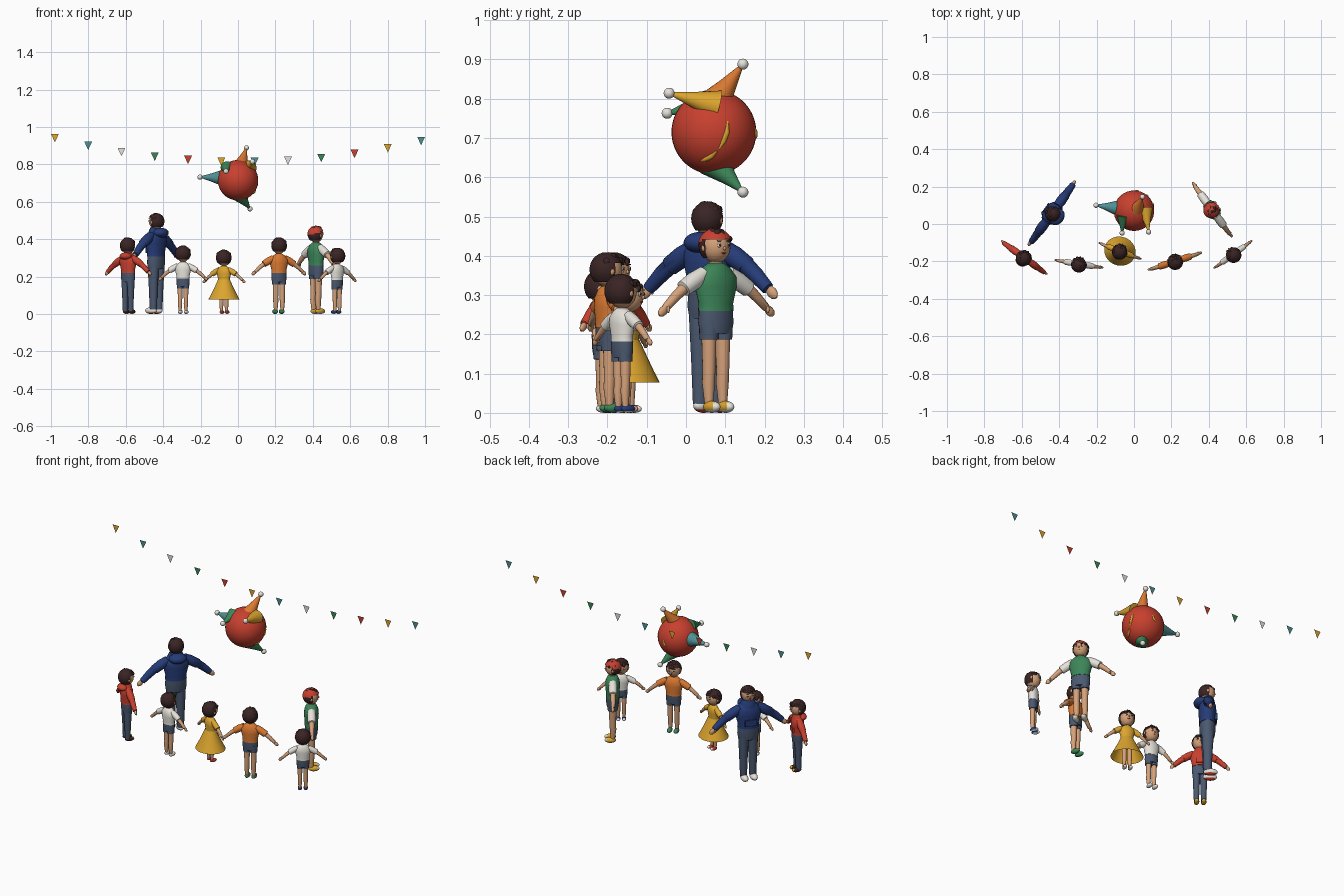
import bpy, bmesh, math, random
from mathutils import Vector

cube = bpy.data.objects.get("Cube")
if cube:
    bpy.data.objects.remove(cube, do_unlink=True)
random.seed(4)


def material(name, hexa):
    srgb = [int(hexa[i:i + 2], 16) / 255 for i in (0, 2, 4)]
    col = [((c + 0.055) / 1.055) ** 2.4 for c in srgb] + [1]
    m = bpy.data.materials.new(name)
    m.use_nodes = True
    m.diffuse_color = col
    m.node_tree.nodes["Principled BSDF"].inputs["Base Color"].default_value = col
    return m


PALETTE = dict(red="C8402F", yellow="DCA52F", teal="4F9095", white="E6E2DA", green="3C8558",
               orange="DC7A32", navy="263C78", denim="4B5970", skin="D6A27A", brown="3A2424")
MATS = {k: material(k, v) for k, v in PALETTE.items()}


def finish(name, bm, colours, parent=None, loc=(0, 0, 0), smooth=True):
    bmesh.ops.recalc_face_normals(bm, faces=bm.faces)
    mesh = bpy.data.meshes.new(name)
    bm.to_mesh(mesh)
    bm.free()
    for c in colours:
        mesh.materials.append(MATS[c])
    if smooth:
        mesh.shade_smooth()
        mesh.set_sharp_from_angle(angle=math.radians(50))
    ob = bpy.data.objects.new(name, mesh)
    ob.location = loc
    ob.parent = parent
    bpy.context.collection.objects.link(ob)


def ball(name, loc, size, colour, parent=None, keep=None, accent=None, rule=None, seg=24):
    """Ellipsoid; keep() trims faces and rule() picks accent faces in unit coordinates."""
    bm = bmesh.new()
    bmesh.ops.create_uvsphere(bm, u_segments=seg, v_segments=seg * 2 // 3, radius=1)
    if keep:
        cut = [f for f in bm.faces if not keep(f.calc_center_median())]
        bmesh.ops.delete(bm, geom=cut, context='FACES')
    if rule:
        for f in bm.faces:
            f.material_index = int(rule(f.calc_center_median()))
    bmesh.ops.scale(bm, vec=size, verts=bm.verts)
    finish(name, bm, [colour] + ([accent] if accent else []), parent, loc)


def loft(name, rows, parent=None, k=1.0, seg=16, caps=True):
    """Tube through rows of (x, y, z, half width, half depth, colour)."""
    bm = bmesh.new()
    pts = [Vector(r[:3]) * k for r in rows]
    colours = list(dict.fromkeys(r[5] for r in rows))
    rings = []
    for i, r in enumerate(rows):
        t = (pts[min(i + 1, len(pts) - 1)] - pts[max(i - 1, 0)]).normalized()
        u = t.cross(Vector((1, 0, 0) if abs(t.y) > 0.95 else (0, 1, 0))).normalized()
        v = t.cross(u)
        angles = [math.tau * j / seg for j in range(seg)]
        rings.append([bm.verts.new(pts[i] + k * (u * r[3] * math.cos(a) + v * r[4] * math.sin(a)))
                      for a in angles])
    for i in range(len(rings) - 1):
        for j in range(seg):
            n = (j + 1) % seg
            f = bm.faces.new((rings[i][j], rings[i][n], rings[i + 1][n], rings[i + 1][j]))
            f.material_index = colours.index(rows[i][5])
    if caps:
        for ring, r in ((rings[0], rows[0]), (rings[-1], rows[-1])):
            bm.faces.new(ring).material_index = colours.index(r[5])
    finish(name, bm, colours, parent)


def arm(name, s, n, sleeve, long_sleeve, p):
    start, elbow, hand = Vector((.1, 0, .93)), Vector((.295, 0, .81)), Vector((.47, 0, .65))
    lower = sleeve if long_sleeve else "skin"
    r = .045 if long_sleeve else .034
    wrist = elbow.lerp(hand, .68)
    steps = [(start, .05, sleeve), (start.lerp(elbow, .4), .06, sleeve),
             (start.lerp(elbow, .85), .055, sleeve), (start.lerp(elbow, .87), r + .003, lower),
             (elbow.lerp(wrist, .3), r, lower), (wrist, r * .8, lower)]
    rows = [(s * q.x, q.y, q.z, w, w, c) for q, w, c in steps]
    for t, w in ((.7, .025), (.82, .032), (.93, .026), (1, .01)):
        q = elbow.lerp(hand, t)
        rows.append((s * q.x, -.005, q.z, w, w * .7, "skin"))
    loft(name + "_arm", rows, p, n)
    ball(name + "_thumb", Vector((s * .41, -.025, .69)) * n, [.011 * n, .012 * n, .024 * n],
         "skin", p, seg=12)


def leg(name, s, n, style, shoe, sole, toe_cap, p):
    x = s * .057
    if style == "trousers":
        rows = [(x, 0, .62, .063, .075, "denim"), (x, 0, .3, .05, .054, "denim"),
                (x, 0, .05, .04, .044, "denim")]
    else:
        cloth = "denim" if style == "shorts" else "skin"
        rows = [(x, 0, .62, .064, .078, cloth), (x, 0, .49, .06, .068, cloth),
                (x, 0, .488, .048, .052, "skin"), (x, 0, .28, .042, .045, "skin"),
                (x, .005, .2, .042, .045, "skin"), (x, 0, .05, .028, .03, "skin")]
    loft(name + "_leg", rows, p, n)
    ball(name + "_shoe", Vector((x, -.032, .04)) * n, [.043 * n, .08 * n, .04 * n], shoe, p,
         accent=sole, rule=lambda c: c.z < -.6 or (toe_cap and c.y < -.6))


def person(name, x, y, height, facing, top, style, shoe, sole,
           sleeve=None, hood=False, cap=False, toe_cap=True):
    n = height - .088                      # chin height drives the body
    p = bpy.data.objects.new(name, None)
    bpy.context.collection.objects.link(p)
    p.location = (x, y, 0)
    p.rotation_euler.z = math.radians(facing + 90)
    # torso, hips or skirt
    loft(name + "_torso", [(0, 0, .68, .13, .094, top), (0, 0, .73, .126, .092, top),
                           (0, 0, .84, .155, .102, top), (0, 0, .91, .156, .097, top),
                           (0, 0, .97, .1, .075, top), (0, 0, 1, .05, .05, top)], p, n, 24)
    loft(name + "_neck", [(0, 0, .95, .045, .045, "skin"), (0, 0, 1.08, .045, .045, "skin")], p, n)
    if style == "dress":
        loft(name + "_skirt", [(0, 0, .72, .126, .1, top), (0, 0, .55, .2, .18, top),
                               (0, 0, .42, .265, .24, top), (0, 0, .3, .33, .3, top)],
             p, n, 32, caps=False)
    else:
        loft(name + "_hips", [(0, 0, .53, .118, .08, "denim"), (0, 0, .6, .13, .09, "denim"),
                              (0, 0, .7, .124, .089, "denim")], p, n, 24)
    for s, side in ((1, "left"), (-1, "right")):
        arm(f"{name}_{side}", s, n, sleeve or top, hood, p)
        leg(f"{name}_{side}", s, n, style, shoe, sole, toe_cap, p)
    # hood and front pocket
    if hood:
        ball(name + "_hood", (0, .07 * n, .96 * n), [.105 * n, .085 * n, .06 * n], top, p)
        loft(name + "_collar", [(0, 0, .94, .105, .09, top), (0, 0, .99, .088, .08, top),
                                (0, .01, 1.02, .068, .068, top)], p, n)
        bm = bmesh.new()
        bmesh.ops.create_cube(bm, size=1)
        bmesh.ops.scale(bm, vec=(.14 * n, .03 * n, .08 * n), verts=bm.verts)
        finish(name + "_pocket", bm, [top], p, (0, -.092 * n, .76 * n), False)
    # head, face and hair
    c = Vector((0, 0, height - .046))
    ball(name + "_head", c, [.037, .038, .043], "skin", p)
    ball(name + "_nose", c + Vector((0, -.038, -.005)), [.004, .005, .005], "skin", p, seg=10)
    for s in (1, -1):
        e = Vector((s * .014, -.0345, .003))
        ball(name + "_eye", c + e, [.006, .003, .006], "white", p, seg=12)
        ball(name + "_pupil", c + e + Vector((0, -.002, 0)), [.0035, .002, .0035], "brown", p, seg=10)
        ball(name + "_brow", c + e + Vector((0, 0, .011)), [.007, .003, .0015], "brown", p, seg=10)
        ball(name + "_ear", c + Vector((s * .038, 0, -.004)), [.005, .007, .009], "skin", p, seg=10)
    ball(name + "_mouth", c + Vector((0, -.0345, -.017)), [.008, .002, .002], "red", p, seg=10)
    ball(name + "_hair", c + Vector((0, .003, .001)), [.042, .043, .044], "brown", p,
         keep=lambda f: f.z > .45 or (f.y > -.15 and f.z > -.75))
    if cap:
        ball(name + "_cap", c + Vector((0, .002, .001)), [.0445, .0455, .0455], "red", p,
             keep=lambda f: f.z > .32 - .3 * max(f.y, 0))
    curl_radius = .039 if cap else .037
    for i in range(16):                    # loose curls over the crown
        a, z = i * 2.4, random.uniform(.45, .98)
        r = math.sqrt(1 - z * z) * curl_radius
        size = random.uniform(.008, .011)
        ball(name + "_curl", c + Vector((r * math.cos(a), r * math.sin(a), z * curl_radius)),
             [size] * 3, "brown", p, seg=9)


person("hoodie_child", -.588, -.18, .41, 54, "red", "trousers", "brown", "yellow", hood=True)
person("hoodie_adult", -.438, .057, .54, 144, "navy", "trousers", "white", "red", hood=True,
       toe_cap=False)
person("small_child", -.294, -.214, .367, 81, "white", "shorts", "white", "white")
person("dress_child", -.075, -.145, .345, 69, "yellow", "dress", "red", "white")
person("orange_shirt_child", .219, -.2, .41, 108, "orange", "shorts", "green", "green")
person("cap_youth", .417, .076, .47, 36, "green", "shorts", "yellow", "white",
       sleeve="white", cap=True)
person("white_shirt_child", .53, -.163, .355, 126, "white", "shorts", "navy", "white")

# hanging party ball with bobble-tipped cones
centre = Vector((0, .071, .715))
ball("party_ball", centre, [.108] * 3, "red", seg=40)
CONES = [("orange", .047, (.01, .066, .777), (.045, .145, .888)),
         ("teal", .041, (-.09, .085, .728), (-.203, .1, .732)),
         ("green", .044, (.005, .068, .642), (.064, .145, .562)),
         ("yellow", .04, (.06, .08, .782), (.078, -.043, .814)),
         ("green", .035, (-.058, .045, .782), (-.064, -.048, .763))]
for colour, r, base, tip in CONES:
    a, b = Vector(base), Vector(tip)
    loft(colour + "_cone", [(*a, r, r, colour), (*a.lerp(b, .5), r / 2, r / 2, colour),
                            (*b, .003, .003, colour)], seg=24)
    ball(colour + "_cone_bobble", b, [.014] * 3, "white", seg=16)

# paper streamers lying on the ball
STREAKS = [[(.33, .26), (.31, 0), (.24, -.2), (.12, -.4)],
           [(.07, -.45), (-.05, -.57), (-.18, -.64), (-.3, -.68)],
           [(.22, .12), (.18, 0), (.12, -.1), (.03, -.16)]]
for k, streak in enumerate(STREAKS):
    rows = []
    for i, (u, z) in enumerate(streak):
        d = math.sqrt(1 - u * u - z * z)
        q = centre + .106 * Vector((u, d, z) if k == 2 else (d, u, z))
        w = .003 if i in (0, len(streak) - 1) else .007
        rows.append((*q, w, w, "yellow"))
    loft("ball_streamer", rows, seg=8)

# row of pennants along a sagging, slightly slanted line
for i in range(12):
    x = -.979 + i * .178
    z = .813 + .125 * x * x - .008 * x
    bm = bmesh.new()
    bm.faces.new([bm.verts.new(v) for v in ((-.021, 0, .022), (0, 0, -.023), (.021, 0, .022))])
    finish("pennant", bm, [("yellow", "teal", "white", "green", "red")[i % 5]],
           loc=(x, .252 - .028 * x, z), smooth=False)
